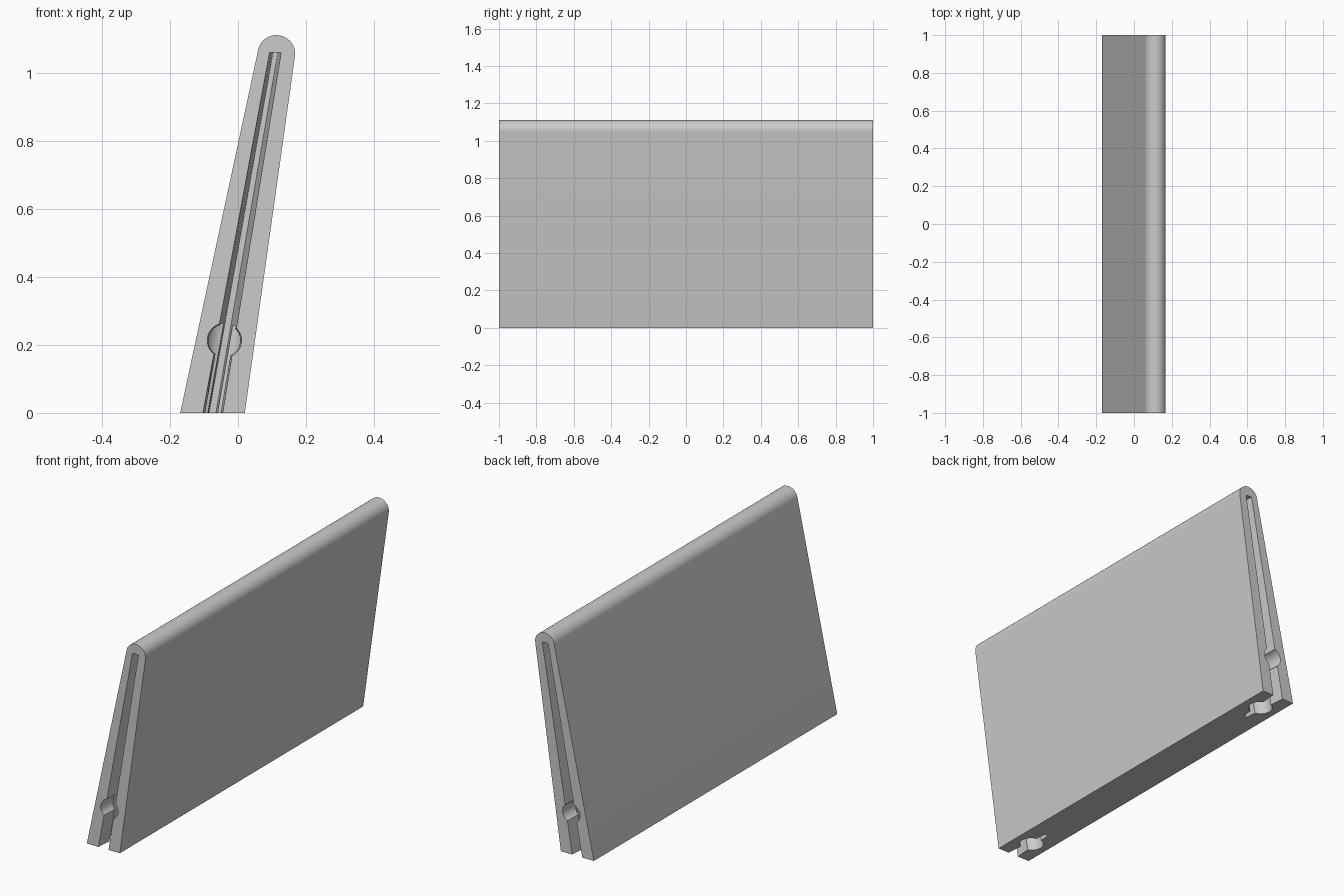
import bpy, bmesh, math
from mathutils import Matrix, Vector

cube = bpy.data.objects.get("Cube")
if cube:
    bpy.data.objects.remove(cube, do_unlink=True)

grey = bpy.data.materials.new("light grey")
grey.use_nodes = True
COLOUR = (0.6, 0.6, 0.6, 1)
grey.diffuse_color = COLOUR
grey.node_tree.nodes["Principled BSDF"].inputs["Base Color"].default_value = COLOUR


def finish(name, bm):
    bmesh.ops.recalc_face_normals(bm, faces=bm.faces)
    mesh = bpy.data.meshes.new(name)
    bm.to_mesh(mesh)
    bm.free()
    mesh.materials.append(grey)
    ob = bpy.data.objects.new(name, mesh)
    bpy.context.collection.objects.link(ob)
    return ob


def loft(name, front, back, y0, y1):
    """Solid between two matching xz outlines."""
    bm = bmesh.new()
    a = [bm.verts.new((x, y0, z)) for x, z in front]
    b = [bm.verts.new((x, y1, z)) for x, z in back]
    bm.faces.new(a)
    bm.faces.new(b)
    for i in range(len(a)):
        j = (i + 1) % len(a)
        bm.faces.new((a[i], a[j], b[j], b[i]))
    return finish(name, bm)


def rod(name, start, end, r0, r1):
    """Round cutter from start to end."""
    start, end = Vector(start), Vector(end)
    axis = end - start
    bm = bmesh.new()
    turn = axis.to_track_quat('Z', 'Y').to_matrix().to_4x4()
    bmesh.ops.create_cone(bm, cap_ends=True, segments=48, radius1=r0, radius2=r1,
                          depth=axis.length,
                          matrix=Matrix.Translation((start + end) / 2) @ turn)
    return finish(name, bm)


def slot_outline(low, high):
    """Tapered slot section, continued below the base."""
    z_top, z_low = 1.06, -0.1
    drop = [l + (l - h) * 0.1 / z_top for l, h in zip(low, high)]
    return [(drop[0], z_low), (drop[1], z_low), (high[1], z_top), (high[0], z_top)]


# Leaning wedge body with a rounded top edge
steps = 32
outline = [(-0.17, 0), (0.02, 0)]
for i in range(steps + 1):
    t = math.radians(-8 + 176 * i / steps)
    outline.append((0.113 + 0.055 * math.cos(t), 1.056 + 0.055 * math.sin(t)))
body = loft("wedge_body", outline, outline, -1, 1)

# Each end: tapered slot, round end socket and round base socket
outer = slot_outline((-0.103, -0.045), (0.093, 0.127))
inner = slot_outline((-0.085, -0.065), (0.103, 0.117))
for side in (-1, 1):
    cutters = [
        loft("slot_cutter", outer, inner, side * 1.001, side * 0.75),
        rod("base_socket_cutter", (-0.092, side * 0.865, -0.1),
            (-0.032, side * 0.865, 0.26), 0.058, 0.058),
        rod("end_socket_cutter", (-0.04, side * 1.02, 0.213),
            (-0.04, side * 0.86, 0.213), 0.051, 0.045),
    ]
    for cutter in cutters:
        cutter.hide_render = True
        mod = body.modifiers.new("cut", 'BOOLEAN')
        mod.operation = 'DIFFERENCE'
        mod.solver = 'EXACT'
        mod.object = cutter
        bpy.context.view_layer.objects.active = body
        bpy.ops.object.modifier_apply(modifier=mod.name)
        bpy.data.objects.remove(cutter, do_unlink=True)

# Smooth the round parts, keep edges crisp
bpy.ops.object.select_all(action='DESELECT')
body.select_set(True)
bpy.context.view_layer.objects.active = body
bpy.ops.object.shade_smooth_by_angle(angle=math.radians(25))
